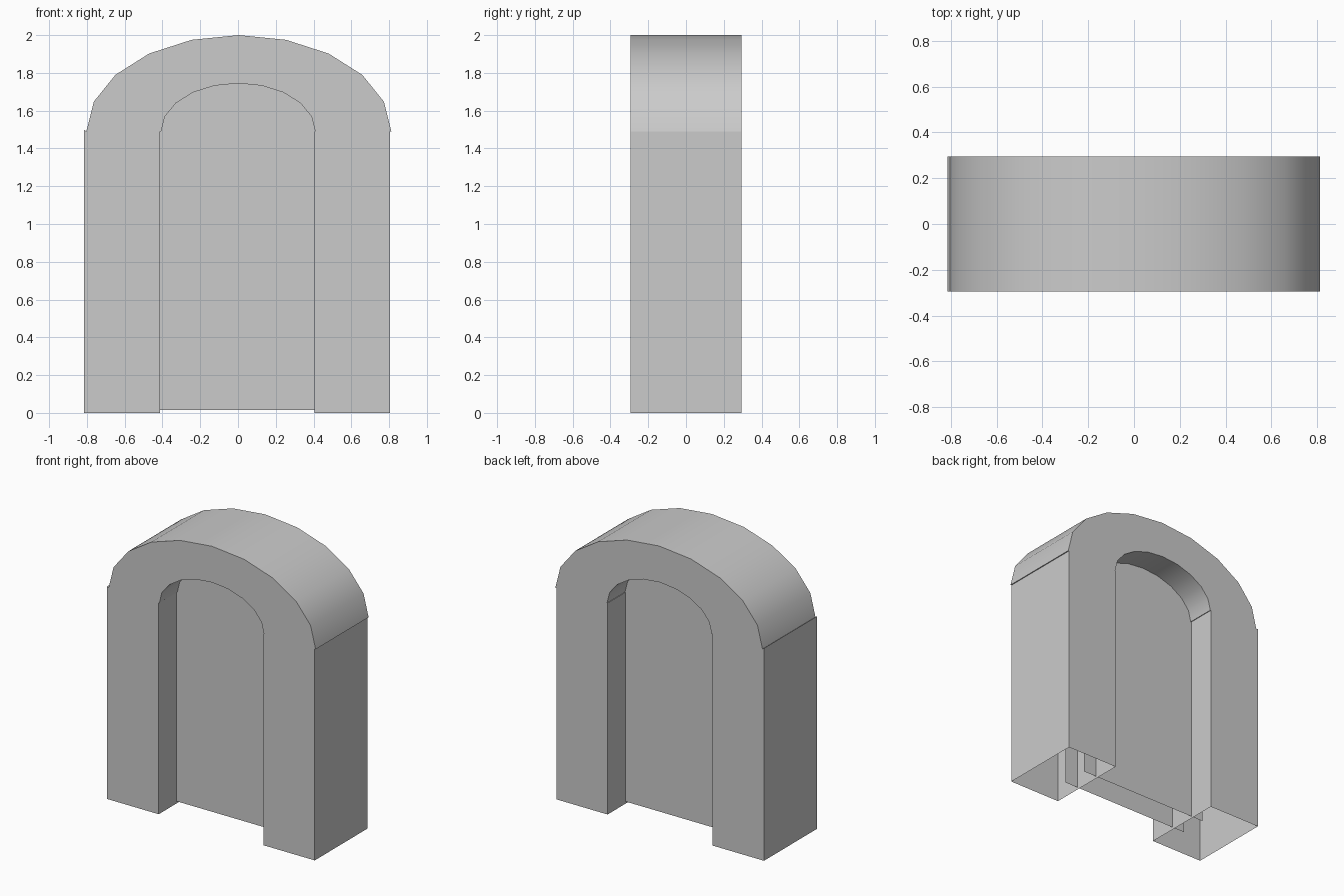
import bpy, bmesh, math

if "Cube" in bpy.data.objects:
    bpy.data.objects.remove(bpy.data.objects["Cube"], do_unlink=True)

stone = bpy.data.materials.new("plain grey")
stone.use_nodes = True
GREY = (0.6, 0.6, 0.6, 1)
stone.diffuse_color = GREY
stone.node_tree.nodes["Principled BSDF"].inputs["Base Color"].default_value = GREY

HALF_DEPTH = 0.295
PANEL_Y = 0.095
SPRING_Z = 1.49
SEGMENTS = 10


def arch(cx, rx, rz):
    """Half ellipse from the right springing point to the left one."""
    angles = [math.pi * i / SEGMENTS for i in range(SEGMENTS + 1)]
    return [(cx + rx * math.cos(a), SPRING_Z + rz * math.sin(a)) for a in angles]


def finish(name, bm):
    mesh = bpy.data.meshes.new(name)
    bm.to_mesh(mesh)
    bm.free()
    mesh.materials.append(stone)
    obj = bpy.data.objects.new(name, mesh)
    bpy.context.collection.objects.link(obj)
    return obj


# Arch frame: closed profile run through the depth, feet left open underneath
outline = [(0.405, 0), (0.805, 0), (0.805, SPRING_Z)]
outline += arch(0.0045, 0.8075, 0.51)
outline += [(-0.815, 1.498), (-0.815, 0), (-0.412, 0), (-0.412, SPRING_Z)]
outline += arch(0.001, 0.408, 0.255)[::-1]
outline += [(0.405, SPRING_Z)]

bm = bmesh.new()
front = [bm.verts.new((x, -HALF_DEPTH, z)) for x, z in outline]
back = [bm.verts.new((x, HALF_DEPTH, z)) for x, z in outline]
bm.faces.new(front)
bm.faces.new(back[::-1])
for i in range(len(outline)):
    j = (i + 1) % len(outline)
    if outline[i][1] > 0 or outline[j][1] > 0:
        bm.faces.new((front[i], back[i], back[j], front[j]))
frame = finish("arch_frame", bm)

# Smooth curves, crisp rims and springing lines
bpy.ops.object.select_all(action="DESELECT")
bpy.context.view_layer.objects.active = frame
frame.select_set(True)
bpy.ops.object.shade_smooth_by_angle(angle=math.radians(35))

# Recessed panels closing the opening, with their edges tucked into the frame
for name, side in (("front_panel", -1), ("back_panel", 1)):
    bm = bmesh.new()
    corners = [(-0.51, 0.015), (0.51, 0.015), (0.51, 1.78), (-0.51, 1.78)]
    verts = [bm.verts.new((x, side * PANEL_Y, z)) for x, z in corners]
    bm.faces.new(verts if side < 0 else verts[::-1])
    finish(name, bm)
